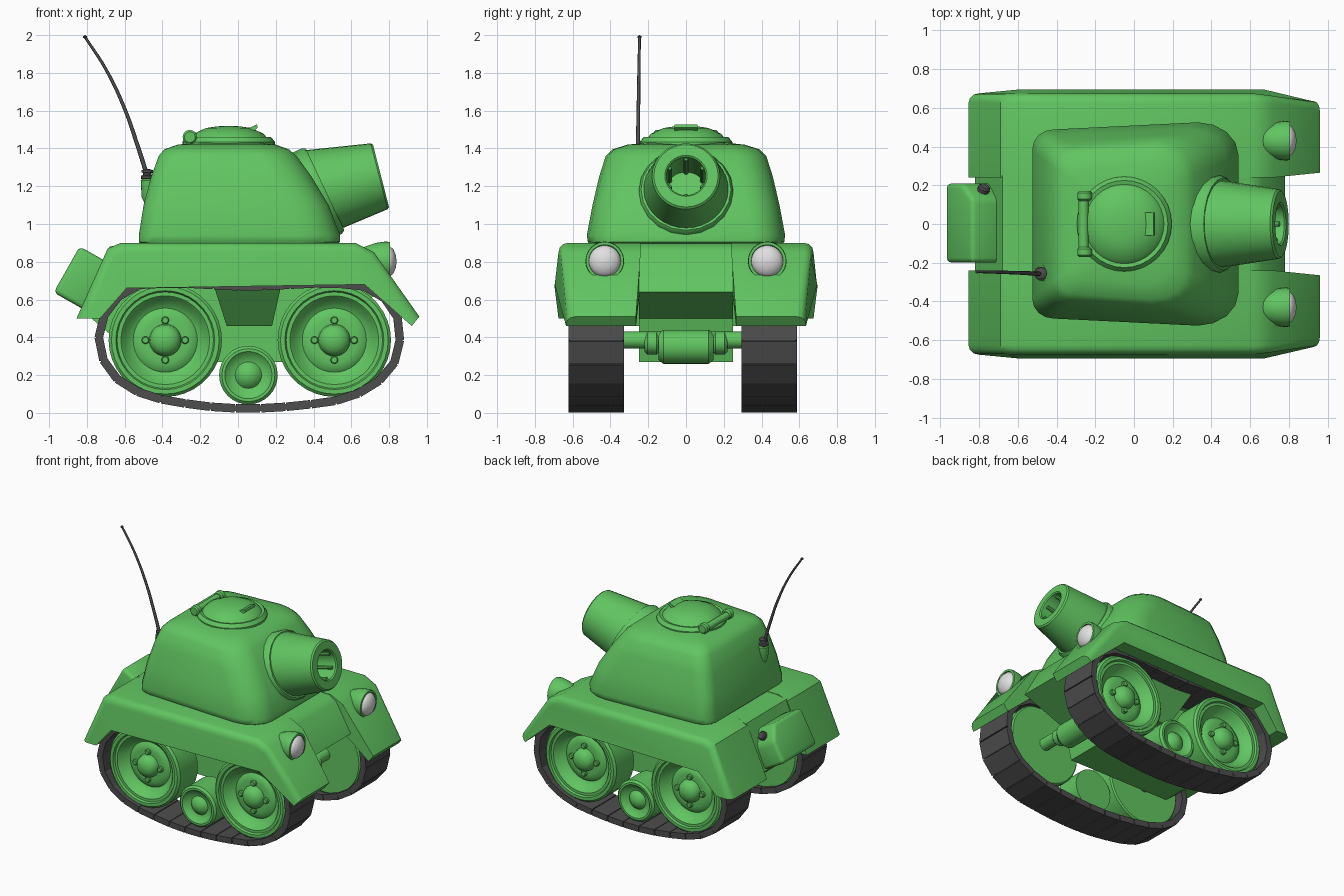
import bpy, bmesh, math
from mathutils import Vector, Matrix

if "Cube" in bpy.data.objects:
    bpy.data.objects.remove(bpy.data.objects["Cube"])


def material(name, rgb):
    m = bpy.data.materials.new(name)
    m.diffuse_color = (*rgb, 1)
    m.use_nodes = True
    m.node_tree.nodes["Principled BSDF"].inputs["Base Color"].default_value = m.diffuse_color
    return m


GREEN = material("green paint", (0.12, 0.56, 0.12))
DARK = material("dark rubber", (0.075, 0.075, 0.075))
WHITE = material("lamp white", (0.75, 0.75, 0.75))
GREY = material("bore grey", (0.25, 0.25, 0.25))


def finish(name, bm, mat, angle=35):
    bmesh.ops.recalc_face_normals(bm, faces=bm.faces)
    me = bpy.data.meshes.new(name)
    bm.to_mesh(me)
    bm.free()
    me.materials.append(mat)
    ob = bpy.data.objects.new(name, me)
    bpy.context.collection.objects.link(ob)
    bpy.ops.object.select_all(action='DESELECT')
    ob.select_set(True)
    bpy.context.view_layer.objects.active = ob
    bpy.ops.object.shade_smooth_by_angle(angle=math.radians(angle))
    return ob


def loft(name, rings, mat, angle=35):
    bm = bmesh.new()
    vs = [[bm.verts.new(p) for p in r] for r in rings]
    n = len(rings[0])
    for a, b in zip(vs, vs[1:]):
        for i in range(n):
            bm.faces.new((a[i], a[(i + 1) % n], b[(i + 1) % n], b[i]))
    bm.faces.new(vs[0])
    bm.faces.new(vs[-1])
    return finish(name, bm, mat, angle)


def lathe(name, profile, origin, axis, mat, seg=32, angle=35):
    """Spin (radius, distance along axis) pairs round an axis."""
    rot = Vector(axis).to_track_quat('Z', 'Y')
    o = Vector(origin)
    rings = [[o + rot @ Vector((max(r, 0.002) * math.cos(t), max(r, 0.002) * math.sin(t), s))
              for t in (2 * math.pi * i / seg for i in range(seg))] for r, s in profile]
    return loft(name, rings, mat, angle)


def rod(name, a, b, r, mat, seg=16):
    d = Vector(b) - Vector(a)
    c = min(r * 0.25, d.length * 0.2)
    return lathe(name, [(r - c, 0), (r, c), (r, d.length - c), (r - c, d.length)], a, d, mat, seg)


def prism(name, pts, y0, y1, mat, bevel=0.0, pick=None, shape=None, matrix=None):
    """Extrude an x-z outline along y, optionally reshaping and bevelling."""
    bm = bmesh.new()
    a = [bm.verts.new((x, y0, z)) for x, z in pts]
    b = [bm.verts.new((x, y1, z)) for x, z in pts]
    n = len(pts)
    bm.faces.new(a)
    bm.faces.new(b[::-1])
    for i in range(n):
        bm.faces.new((a[i], b[i], b[(i + 1) % n], a[(i + 1) % n]))
    if shape:
        for v in bm.verts:
            v.co.y = shape(v.co)
    if bevel:
        es = [e for e in bm.edges if pick is None or pick(e)]
        bmesh.ops.bevel(bm, geom=es, offset=bevel, segments=3, profile=0.5, affect='EDGES')
    if matrix:
        bm.transform(matrix)
    return finish(name, bm, mat)


# Hull body
prism("hull", [(-0.68, 0.88), (-0.6, 0.897), (0.6, 0.897), (0.66, 0.86), (0.78, 0.64), (0.42, 0.5),
               (0.36, 0.27), (-0.5, 0.27), (-0.73, 0.46), (-0.82, 0.54)], -0.25, 0.25, GREEN)

# Fenders over the tracks, rounded along their outer top edge
FENDER = [(-0.855, 0.5), (-0.69, 0.87), (-0.62, 0.9), (0.62, 0.9), (0.72, 0.85), (0.96, 0.51),
          (0.92, 0.46), (0.67, 0.68), (-0.59, 0.66), (-0.73, 0.5)]
for side, s in (("near", -1), ("far", 1)):
    def shape(c, s=s):
        if abs(c.y) < 0.4:
            return s * (0.265 if c.x > 0.9 else 0.24)
        if c.x > 0.9:
            return s * 0.635
        return s * (0.675 if c.z > 0.8 or c.x < -0.7 else 0.695)

    def outer_top(e):
        m = (e.verts[0].co + e.verts[1].co) / 2
        return abs(m.y) > 0.55 and m.z > 0.675
    prism(side + "_fender", FENDER, s * 0.24, s * 0.69, GREEN, 0.05, outer_top, shape)
    # Sloped bracket under each fender
    prism(side + "_bracket", [(-0.13, 0.68), (0.23, 0.68), (0.18, 0.46), (-0.06, 0.46)], s * 0.2, s * 0.5,
          GREEN, shape=lambda c, s=s: s * 0.2 if abs(c.y) < 0.3 else s * (0.5 if c.z > 0.6 else 0.3))

    # Headlamp
    y = s * 0.43
    lathe(side + "_lamp_housing", [(0, -0.15), (0.035, -0.145), (0.075, -0.11), (0.095, -0.05), (0.102, 0.0),
                                   (0.1, 0.025), (0.085, 0.025), (0.08, 0)], (0.78, y, 0.805), (1, 0, 0), GREEN)
    lathe(side + "_lamp_lens", [(0.086, 0), (0.083, 0.022), (0.065, 0.042), (0.035, 0.055), (0, 0.06)],
          (0.78, y, 0.802), (1, 0, 0), WHITE, angle=60)

# Turret: rounded-rectangle rings, wider towards the front corners
def turret_ring(z, x0, x1, hy):
    pts = []
    for cx, sy, start in ((x1, 1, 0), (x0, 1, 90), (x0, -1, 180), (x1, -1, 270)):
        rx, ry = (0.21, 0.17) if cx == x1 else (0.11, 0.1)
        k = min(1.0, hy / 0.45)
        rx, ry = rx * k, ry * k
        h = hy if cx == x1 else hy * 0.93
        ox = cx - rx if cx == x1 else cx + rx
        for i in range(5):
            t = math.radians(start + i * 22.5)
            pts.append((ox + rx * math.cos(t), sy * (h - ry) + ry * math.sin(t), z))
    return pts


loft("turret", [turret_ring(*r) for r in (
    (0.88, -0.5, 0.51, 0.5), (0.905, -0.525, 0.54, 0.52), (0.94, -0.525, 0.54, 0.525), (1.1, -0.5, 0.48, 0.495),
    (1.25, -0.46, 0.39, 0.46), (1.36, -0.42, 0.31, 0.425), (1.395, -0.39, 0.27, 0.39),
    (1.42, -0.32, 0.2, 0.31), (1.432, -0.2, 0.1, 0.2))], GREEN, 40)

# Gun barrel, collar and bore
tilt = math.radians(14.4)
axis = Vector((math.cos(tilt), 0, math.sin(tilt)))
muzzle = Vector((0.757, 0, 1.255))
lathe("barrel", [(0.104, -0.36), (0.104, -0.008), (0.112, 0), (0.17, 0), (0.18, -0.01), (0.232, -0.36), (0.235, -0.5)],
      muzzle, axis, GREEN)
lathe("bore_end", [(0.103, -0.355), (0.103, -0.34)], muzzle, axis, GREY)
for i in range(6):
    t = math.pi * i / 3 + math.pi / 6
    off = Vector((-math.sin(tilt) * math.sin(t), math.cos(t), math.cos(tilt) * math.sin(t))) * 0.102
    rod("rifling_%d" % i, muzzle + off - axis * 0.33, muzzle + off - axis * 0.03, 0.013, GREEN, 8)
lathe("barrel_collar", [(0.25, -0.12), (0.25, 0.0), (0.238, 0.018), (0.2, 0.018)], (0.445, 0, 1.175),
      (math.cos(0.44), 0, math.sin(0.44)), GREEN, 20)

# Roof hatch with hinge and handle
lathe("hatch", [(0.245, 1.4), (0.245, 1.435), (0.225, 1.46), (0.205, 1.455), (0.185, 1.478), (0.12, 1.508),
                (0.06, 1.517), (0, 1.52)], (-0.05, 0, 0), (0, 0, 1), GREEN)
rod("hatch_hinge", (-0.26, -0.15, 1.455), (-0.26, 0.15, 1.455), 0.026, GREEN)
for y in (-0.145, 0.145):
    rod("hinge_knuckle", (-0.255, y - 0.025, 1.46), (-0.255, y + 0.025, 1.46), 0.038, GREEN)
prism("hatch_handle", [(0.03, 1.495), (0.1, 1.527), (0.105, 1.51), (0.07, 1.48)], -0.06, 0.06, GREEN)

# Antenna and its mount
lathe("antenna_mount", [(0.02, -0.12), (0.035, -0.09), (0.04, 0), (0.03, 0.01)], (-0.475, -0.255, 1.23), (0, 0, 1),
      GREEN, 16)
lathe("antenna_base", [(0.025, 0), (0.034, 0.005), (0.034, 0.02), (0.022, 0.024), (0.022, 0.034),
                       (0.03, 0.038), (0.03, 0.05), (0.015, 0.055)], (-0.48, -0.255, 1.235), (0, 0, 1), DARK, 16)
whip = [(-0.485, 1.27), (-0.53, 1.41), (-0.60, 1.61), (-0.70, 1.82), (-0.81, 1.99)]
cu = bpy.data.curves.new("antenna", 'CURVE')
cu.dimensions = '3D'
cu.bevel_depth = 0.01
cu.bevel_resolution = 2
cu.use_fill_caps = True
sp = cu.splines.new('BEZIER')
sp.bezier_points.add(len(whip) - 1)
for i, (bp, (x, z)) in enumerate(zip(sp.bezier_points, whip)):
    bp.co = (x, -0.258 + 0.003 * i, z)
    bp.handle_left_type = bp.handle_right_type = 'AUTO'
    bp.radius = 1.2 - 0.12 * i
cu.materials.append(DARK)
bpy.context.collection.objects.link(bpy.data.objects.new("antenna", cu))
lathe("antenna_tip", [(0, -0.01), (0.01, -0.004), (0.01, 0.004), (0, 0.01)], (-0.81, -0.246, 1.99), (0, 0, 1), DARK, 10)

# Fuel can on the sloping rear, with a cap on its cut corner
place = (Matrix.Translation((-0.82, 0, 0.71)) @ Matrix.Rotation(math.radians(29.5), 4, 'Y')
         @ Matrix.Rotation(math.radians(90), 4, 'Z'))
prism("fuel_can", [(-0.2, -0.14), (0.21, -0.14), (0.21, 0.03), (0.13, 0.14), (-0.2, 0.14)], -0.1, 0.1,
      GREEN, 0.025, matrix=place)
rod("fuel_cap", place @ Vector((0.155, 0, 0.07)), place @ Vector((0.195, 0, 0.1)), 0.032, DARK)

# Front axle with gearbox
rod("front_axle", (0.51, -0.45, 0.385), (0.51, 0.42, 0.385), 0.045, GREEN)
for s in (-1, 1):
    rod("axle_sleeve", (0.51, s * 0.14, 0.37), (0.51, s * 0.22, 0.37), 0.06, GREEN)
lathe("gearbox", [(0.07, -0.145), (0.09, -0.12), (0.09, 0.12), (0.07, 0.145)], (0.51, 0, 0.35), (0, 1, 0), GREEN)

# Track outline, split into equal links
BELT = [(-0.76, 0.4), (-0.74, 0.28), (-0.675, 0.175), (-0.54, 0.09), (-0.38, 0.04), (-0.1, 0.004), (0.05, 0),
        (0.2, 0.004), (0.5, 0.035), (0.67, 0.09), (0.795, 0.175), (0.865, 0.28), (0.885, 0.42), (0.865, 0.52),
        (0.8, 0.62), (0.66, 0.7), (0.45, 0.71), (0.05, 0.69), (-0.33, 0.71), (-0.54, 0.7), (-0.67, 0.62),
        (-0.74, 0.51)]


def resample(pts, n):
    pts = [Vector(p) for p in pts]
    segs = [(p, q, (q - p).length) for p, q in zip(pts, pts[1:] + pts[:1])]
    step = sum(s[2] for s in segs) / n
    out, run = [], 0.0
    for p, q, l in segs:
        while len(out) * step < run + l - 1e-6 and len(out) < n:
            out.append(p.lerp(q, (len(out) * step - run) / l))
        run += l
    return out


def add_links(bm, pts, y0, y1, top, depth, gap):
    for p, q in zip(pts, pts[1:] + pts[:1]):
        d = (q - p).normalized()
        n = Vector((-d.y, d.x))
        a, b = p + d * gap, q - d * gap
        quad = (a + n * top, b + n * top, b + n * depth, a + n * depth)
        lo, hi = ([bm.verts.new((c.x, y, c.y)) for c in quad] for y in (y0, y1))
        bm.faces.new(lo)
        bm.faces.new(hi[::-1])
        for i in range(4):
            bm.faces.new((lo[i], hi[i], hi[(i + 1) % 4], lo[(i + 1) % 4]))


# Running gear; the dished wheel profile is reused for both road wheels
WHEEL = [(0.02, -0.12), (0.29, -0.12), (0.3, -0.11), (0.3, 0.1), (0.285, 0.115), (0.262, 0.115), (0.255, 0.1),
         (0.235, 0.1), (0.225, 0.09), (0.2, 0.05), (0.17, 0.035), (0.15, 0.05), (0.12, 0.055), (0.085, 0.055),
         (0.08, 0.085), (0.06, 0.11), (0.03, 0.122), (0, 0.125)]
SMALL = [(0.02, -0.1), (0.155, -0.1), (0.155, 0.085), (0.14, 0.1), (0.125, 0.1), (0.1, 0.075), (0.07, 0.068),
         (0.055, 0.085), (0.03, 0.1), (0, 0.104)]
links = resample(BELT, 30)
for side, s, yc in (("near", -1, -0.475), ("far", 1, 0.44)):
    bm = bmesh.new()
    add_links(bm, links, yc - 0.147, yc + 0.147, 0.0, 0.045, 0.004)
    add_links(bm, links, yc - 0.14, yc + 0.14, 0.008, 0.038, -0.002)
    finish(side + "_track", bm, DARK)
    for end, x in (("rear", -0.385), ("front", 0.51)):
        lathe(f"{side}_{end}_wheel", WHEEL, (x, yc, 0.385), (0, s, 0), GREEN, 36)
        for k in range(4):
            t = k * math.pi / 2
            bx, bz = x + 0.105 * math.cos(t), 0.385 + 0.105 * math.sin(t)
            rod(f"{side}_{end}_bolt", (bx, yc + s * 0.04, bz), (bx, yc + s * 0.078, bz), 0.021, GREEN, 8)
        rod(f"{side}_{end}_stub_axle", (x, s * 0.2, 0.385), (x, yc, 0.385), 0.045, GREEN)
    lathe(side + "_small_wheel", SMALL, (0.055, yc, 0.2), (0, s, 0), GREEN)
